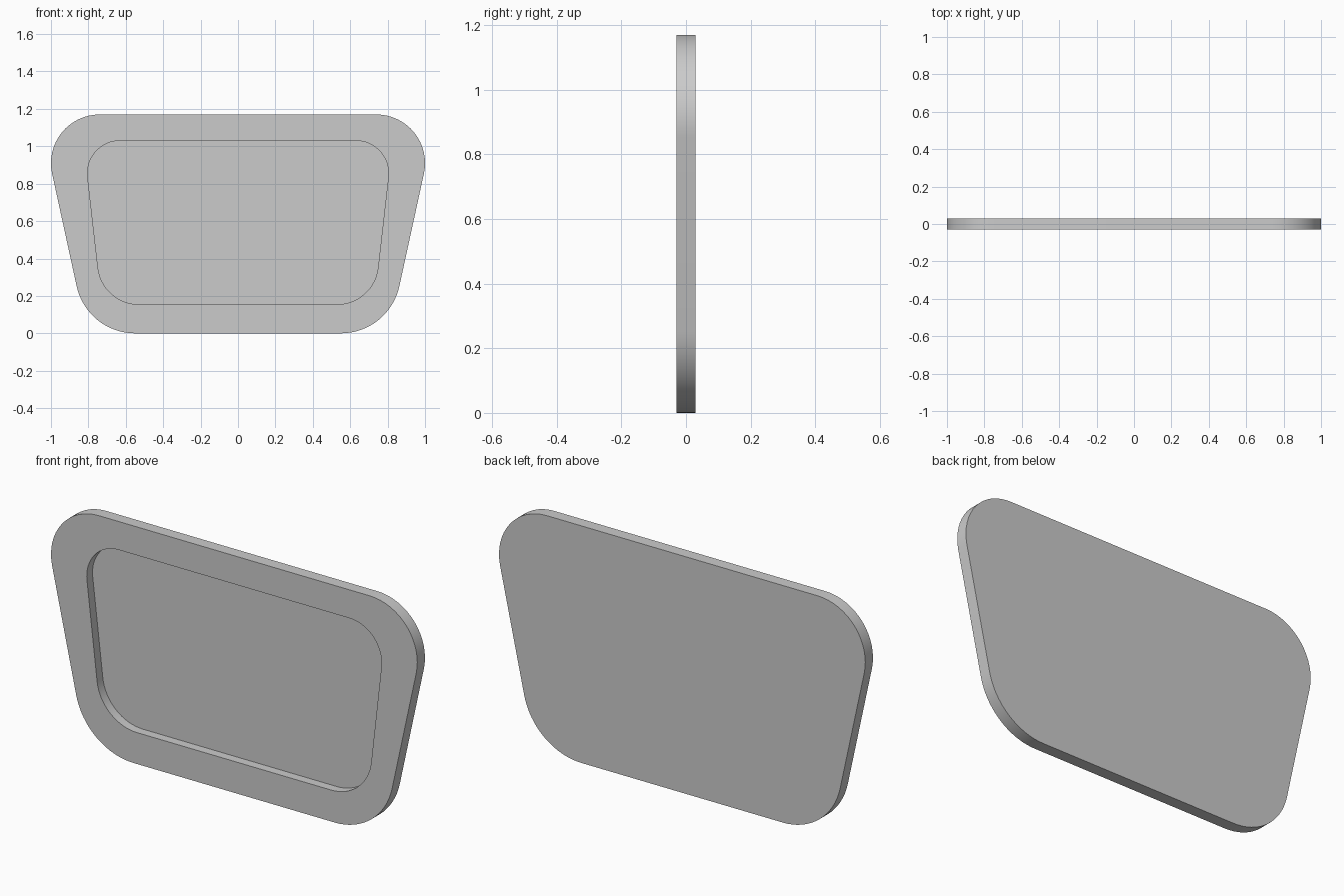
import bpy, bmesh
from math import sin, cos, pi, radians

if "Cube" in bpy.data.objects:
    bpy.data.objects.remove(bpy.data.objects["Cube"])

SEG = 16            # steps per rounded corner
FRONT, BACK, FLOOR = -0.03, 0.03, 0.015


def outline(top, bottom, tilt):
    """Symmetric rounded trapezoid; top/bottom = corner (x, z, radius), sides lean by tilt."""
    a = radians(tilt)
    half = []
    for (x, z, r), start, end in ((bottom, -pi / 2, -a), (top, -a, pi / 2)):
        for i in range(SEG + 1):
            t = start + (end - start) * i / SEG
            half.append((x + r * cos(t), z + r * sin(t)))
    return half + [(-x, z) for x, z in reversed(half)]


def ring(bm, pts, y):
    return [bm.verts.new((x, y, z)) for x, z in pts]


def bridge(bm, a, b):
    n = len(a)
    for i in range(n):
        j = (i + 1) % n
        bm.faces.new((a[i], a[j], b[j], b[i]))


outer = outline((0.74, 0.91, 0.26), (0.55, 0.32, 0.32), 12.4)
inner = outline((0.63, 0.855, 0.175), (0.53, 0.375, 0.22), 6.3)

bm = bmesh.new()
back = ring(bm, outer, BACK)
front = ring(bm, outer, FRONT)
rim = ring(bm, inner, FRONT)
floor = ring(bm, inner, FLOOR)

# Back face, edge wall, front frame, recess wall, recess floor
bm.faces.new(back)
bridge(bm, back, front)
bridge(bm, front, rim)
bridge(bm, rim, floor)
bm.faces.new(floor)
bmesh.ops.recalc_face_normals(bm, faces=bm.faces)

mesh = bpy.data.meshes.new("recessed_panel")
bm.to_mesh(mesh)
bm.free()
panel = bpy.data.objects.new("recessed_panel", mesh)
bpy.context.collection.objects.link(panel)

# Smooth rounded corners, sharp rims
bpy.context.view_layer.objects.active = panel
panel.select_set(True)
bpy.ops.object.shade_smooth_by_angle(angle=radians(30))
